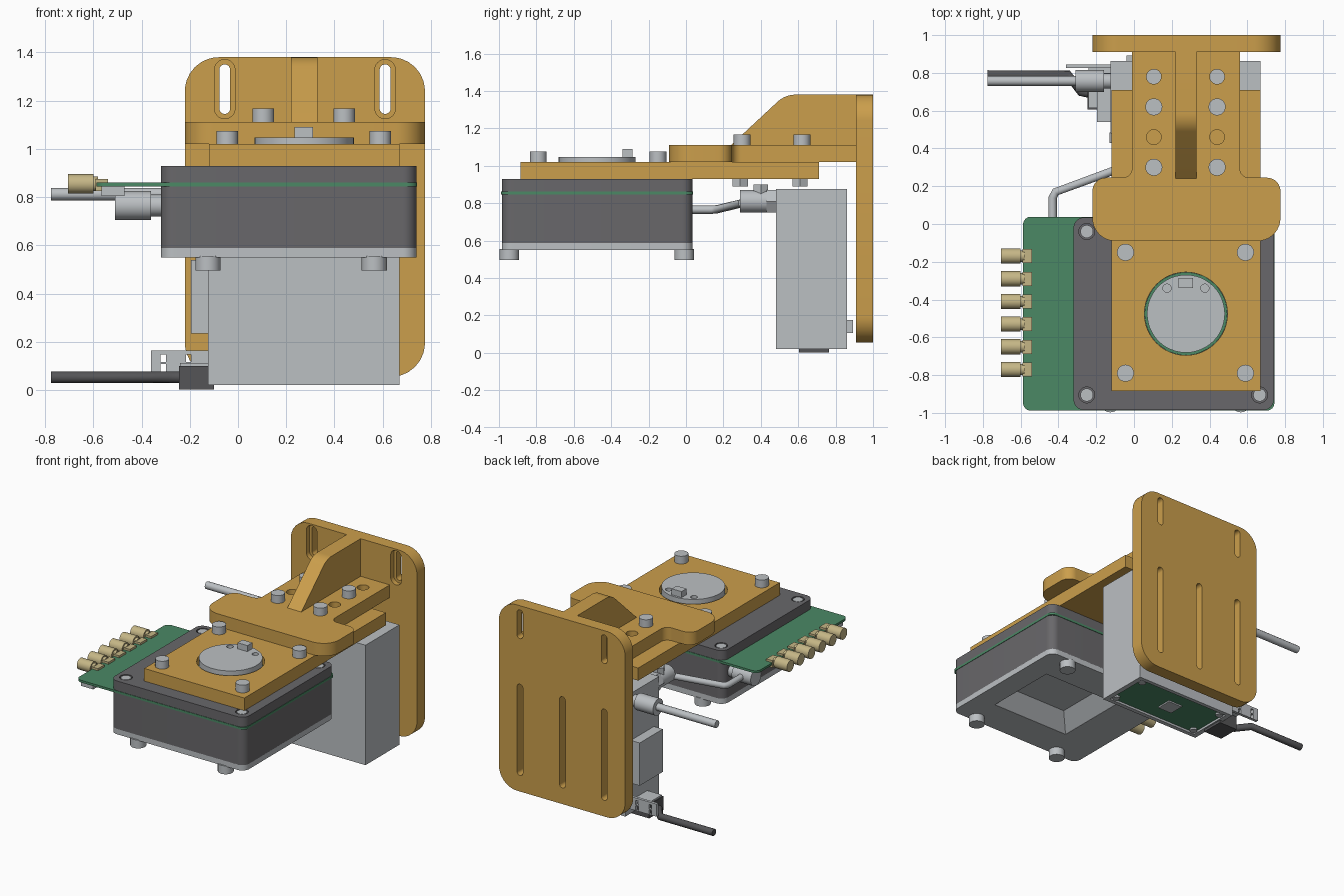
import bpy, bmesh, math
from mathutils import Vector

if "Cube" in bpy.data.objects:
    bpy.data.objects.remove(bpy.data.objects["Cube"])


def material(name, rgb):
    m = bpy.data.materials.new(name)
    m.diffuse_color = (*rgb, 1)
    m.use_nodes = True
    m.node_tree.nodes["Principled BSDF"].inputs["Base Color"].default_value = m.diffuse_color
    return m


ORANGE = material("anodised_orange", (0.60, 0.345, 0.072))
METAL = material("light_metal", (0.50, 0.525, 0.545))
DARK = material("dark_housing", (0.14, 0.137, 0.145))
GREEN = material("circuit_green", (0.07, 0.25, 0.13))
BRASS = material("brass", (0.56, 0.47, 0.24))
CABLE = material("cable_dark", (0.09, 0.09, 0.095))


def finish(name, bm, mat):
    bmesh.ops.recalc_face_normals(bm, faces=bm.faces[:])
    me = bpy.data.meshes.new(name)
    bm.to_mesh(me)
    bm.free()
    ob = bpy.data.objects.new(name, me)
    bpy.context.collection.objects.link(ob)
    me.materials.append(mat)
    return ob


def round_poly(pts, n=8):
    """Polygon given as (a, b, radius) with each corner rounded."""
    out = []
    for i, (a, b, r) in enumerate(pts):
        p = Vector((a, b))
        if r == 0:
            out.append(p)
            continue
        u = (Vector(pts[i - 1][:2]) - p).normalized()
        v = (Vector(pts[(i + 1) % len(pts)][:2]) - p).normalized()
        half = math.acos(max(-1, min(1, u.dot(v)))) / 2
        c = p + (u + v).normalized() * (r / math.sin(half))
        s, e = p + u * (r / math.tan(half)) - c, p + v * (r / math.tan(half)) - c
        out += [c + s.lerp(e, k / n).normalized() * r for k in range(n + 1)]
    return out


def rect(a0, a1, b0, b1, r=0):
    return round_poly([(a0, b0, r), (a1, b0, r), (a1, b1, r), (a0, b1, r)])


def circle(a, b, r, n=32):
    return [(a + r * math.cos(2 * math.pi * k / n), b + r * math.sin(2 * math.pi * k / n)) for k in range(n)]


def prism(name, pts, axis, lo, hi, mat):
    """Extrude a 2D profile along an axis."""
    place = {"x": lambda a, b, h: (h, a, b), "y": lambda a, b, h: (a, h, b), "z": lambda a, b, h: (a, b, h)}[axis]
    bm = bmesh.new()
    low = [bm.verts.new(place(a, b, lo)) for a, b in pts]
    top = [bm.verts.new(place(a, b, hi)) for a, b in pts]
    bm.faces.new(low)
    bm.faces.new(top)
    for i in range(len(pts)):
        bm.faces.new((low[i - 1], low[i], top[i], top[i - 1]))
    return finish(name, bm, mat)


def box(name, x, y, z, mat):
    return prism(name, rect(*x, *y), "z", *z, mat)


def slot(x, z0, z1, w, y0, y1):
    return prism("cutter", rect(x - w / 2, x + w / 2, z0, z1, w / 2 - 0.0005), "y", y0, y1, ORANGE)


def cut(ob, cutters):
    for c in cutters:
        bpy.context.view_layer.objects.active = ob
        m = ob.modifiers.new("cut", "BOOLEAN")
        m.object, m.operation, m.solver = c, "DIFFERENCE", "EXACT"
        bpy.ops.object.modifier_apply(modifier=m.name)
        bpy.data.objects.remove(c)


def tube(name, pts, r, mat):
    cu = bpy.data.curves.new(name, "CURVE")
    cu.dimensions, cu.bevel_depth, cu.bevel_resolution, cu.use_fill_caps = "3D", r, 4, True
    s = cu.splines.new("POLY")
    s.points.add(len(pts) - 1)
    for p, q in zip(s.points, pts):
        p.co = (*q, 1)
    cu.materials.append(mat)
    ob = bpy.data.objects.new(name, cu)
    bpy.context.collection.objects.link(ob)
    return ob


def recess(name, x, y, z, inset, mat):
    """Open-bottomed tapered lining facing down."""
    bm = bmesh.new()
    rings = []
    for h, d in zip(z, (0, inset)):
        rings.append([bm.verts.new((a, b, h)) for a, b in rect(x[0] + d, x[1] - d, y[0] + d, y[1] - d)])
    bm.faces.new(rings[1])
    for i in range(4):
        bm.faces.new((rings[0][i - 1], rings[0][i], rings[1][i], rings[1][i - 1]))
    return finish(name, bm, mat)


CX, CY = 0.275, -0.475

# Upright mounting plate with counterbored upper slots and long lower slots
plate = prism("mounting_plate", rect(-0.22, 0.775, 0.055, 1.38, 0.14), "y", 0.91, 1.0, ORANGE)
for x in (-0.055, 0.61):
    cut(plate, [slot(x, 1.145, 1.35, 0.045, 0.8, 1.1), slot(x, 1.125, 1.37, 0.085, 0.85, 0.945)])
for x in (-0.055, CX, 0.61):
    cut(plate, [slot(x, 0.17, 0.82, 0.045, 0.8, 1.1)])

# T-shaped arm, its holes and the gusset
arm = prism("arm", round_poly([
    (-0.22, -0.09, 0.12), (0.775, -0.09, 0.12), (0.775, 0.245, 0.07), (0.56, 0.245, 0.05),
    (0.56, 0.912, 0), (-0.01, 0.912, 0), (-0.01, 0.245, 0.05), (-0.22, 0.245, 0.07)]),
    "z", 1.021, 1.112, ORANGE)
for x in (0.105, 0.44):
    cut(arm, [prism("cutter", circle(x, 0.46, 0.039), "z", 0.9, 1.2, ORANGE)])
prism("gusset", round_poly([(0.24, 1.11, 0), (0.912, 1.11, 0), (0.912, 1.38, 0), (0.53, 1.38, 0.14)]),
      "x", 0.22, 0.33, ORANGE)
for x in (0.105, 0.44):
    cut(arm, [prism("cutter", circle(x, 0.78, 0.039), "z", 0.9, 1.2, ORANGE)])

# Lower carrier plate with round window
carrier = box("carrier_plate", (-0.12, 0.67), (-0.885, 0.71), (0.93, 1.02), ORANGE)
cut(carrier, [prism("cutter", circle(CX, CY, 0.22, 48), "z", 0.9, 1.1, ORANGE)])
prism("window_ring", circle(CX, CY, 0.219, 48), "z", 0.93, 0.96, GREEN)
disc = prism("round_cap", circle(CX, CY, 0.206, 48), "z", 0.95, 1.047, METAL)
cut(disc, [prism("cutter", circle(CX + s * 0.1, CY + 0.135, 0.022, 16), "z", 1.02, 1.1, METAL) for s in (-1, 1)])
box("cap_key", (0.235, 0.312), (-0.34, -0.285), (1.04, 1.09), METAL)

# Screws and nuts
for x in (-0.045, 0.59):
    for y in (-0.15, -0.79):
        prism("carrier_screw", circle(x, y, 0.045), "z", 1.015, 1.075, METAL)
for x in (0.105, 0.44):
    for y in (0.30, 0.62):
        prism("arm_screw", circle(x, y, 0.045), "z", 1.105, 1.168, METAL)
        prism("arm_nut", circle(x, y - 0.01, 0.047, 6), "z", 0.888, 0.935, METAL)
for x in (-0.125, 0.565):
    for y in (-0.945, -0.01):
        prism("foot_screw", circle(x, y, 0.052), "z", 0.495, 0.555, METAL)

# Sensor housing with base plate and recessed opening below
HX, HY = (-0.32, 0.74), (-0.985, 0.035)
housing = prism("sensor_housing", rect(*HX, *HY, 0.055), "z", 0.588, 0.93, DARK)
base = prism("sensor_base", rect(*HX, *HY, 0.055), "z", 0.55, 0.59, METAL)
RX, RY = (-0.03, 0.58), (-0.74, -0.21)
cut(housing, [box("cutter", RX, RY, (0.5, 0.68), DARK)])
cut(base, [box("cutter", RX, RY, (0.5, 0.68), METAL)])
recess("recess_lining", RX, RY, (0.551, 0.65), 0.1, METAL)
for x in (-0.25, 0.665):
    for y in (-0.04, -0.905):
        cut(housing, [prism("cutter", circle(x, y, 0.042), "z", 0.90, 1.0, DARK)])
        prism("housing_screw", circle(x, y, 0.034), "z", 0.89, 0.928, METAL)

# Circuit board and row of coaxial connectors
prism("circuit_board", rect(-0.587, 0.743, -0.988, 0.038, 0.04), "z", 0.845, 0.861, GREEN)
for k in range(6):
    y = -0.17 - 0.12 * k
    prism("coax_barrel", circle(y, 0.855, 0.04, 24), "x", -0.705, -0.6, BRASS)
    prism("coax_neck", circle(y, 0.855, 0.03, 24), "x", -0.61, -0.58, BRASS)
    box("coax_block", (-0.59, -0.54), (y - 0.037, y + 0.037), (0.825, 0.876), BRASS)
box("board_connector", (-0.565, -0.47), (-0.96, -0.86), (0.805, 0.846), METAL)

# Electronics box with underside board and side cover
unit = box("electronics_box", (-0.125, 0.67), (0.48, 0.862), (0.02, 0.875), METAL)
cut(unit, [box("cutter", (-0.09, 0.635), (0.51, 0.835), (-0.1, 0.05), METAL)])
box("underside_board", (-0.09, 0.635), (0.51, 0.835), (0.035, 0.055), GREEN)
box("underside_chip", (0.2, 0.31), (0.62, 0.73), (0.025, 0.036), METAL)
for x in (-0.06, 0.605):
    for y in (0.54, 0.805):
        prism("underside_post", circle(x, y, 0.025, 16), "z", 0.022, 0.036, METAL)
box("side_cover", (-0.195, -0.12), (0.54, 0.8), (0.235, 0.54), METAL)

# Power plug, cable and perforated tab
box("power_plug", (-0.245, -0.1), (0.605, 0.765), (0.002, 0.1), CABLE)
tube("power_cable", [(-0.23, 0.69, 0.053), (-0.28, 0.7, 0.053), (-0.35, 0.79, 0.053), (-0.775, 0.79, 0.053)], 0.024, CABLE)
tab = box("cable_tab", (-0.36, -0.12), (0.825, 0.845), (0.075, 0.165), METAL)
cut(tab, [box("cutter", (x - 0.011, x + 0.011), (0.7, 0.9), (z - 0.016, z + 0.016), METAL)
          for x in (-0.31, -0.205) for z in (0.093, 0.132)])
box("tab_lug", (-0.04, 0.03), (0.85, 0.892), (0.105, 0.175), METAL)
box("tab_shelf", (-0.24, -0.12), (0.615, 0.83), (0.098, 0.112), METAL)

# Signal connector and cable on the box side
prism("signal_connector", circle(0.757, 0.81, 0.058), "x", -0.31, -0.16, METAL)
prism("signal_neck", circle(0.757, 0.81, 0.04), "x", -0.17, -0.12, METAL)
tube("signal_cable", [(-0.3, 0.757, 0.812), (-0.775, 0.757, 0.812)], 0.026, METAL)

# Rigid jumper between the sensor and the box with an elbow connector at each end
prism("sensor_elbow", circle(-0.06, 0.765, 0.06), "x", -0.51, -0.36, METAL)
prism("sensor_elbow_neck", circle(-0.06, 0.765, 0.045), "x", -0.37, -0.31, METAL)
prism("box_elbow", circle(-0.06, 0.81, 0.06), "y", 0.29, 0.44, METAL)
prism("box_elbow_neck", circle(-0.06, 0.81, 0.07, 6), "y", 0.43, 0.485, METAL)
prism("box_elbow_stud", circle(-0.06, 0.4, 0.045, 6), "z", 0.8, 0.9, METAL)
tube("jumper", [(-0.43, -0.06, 0.765), (-0.43, 0.14, 0.765), (-0.415, 0.17, 0.768), (-0.06, 0.3, 0.80)], 0.022, METAL)

# Smooth the round surfaces and keep the edges crisp
for ob in bpy.context.scene.objects:
    ob.select_set(ob.type == "MESH")
    if ob.type == "MESH":
        bpy.context.view_layer.objects.active = ob
bpy.ops.object.shade_smooth_by_angle(angle=math.radians(30))
